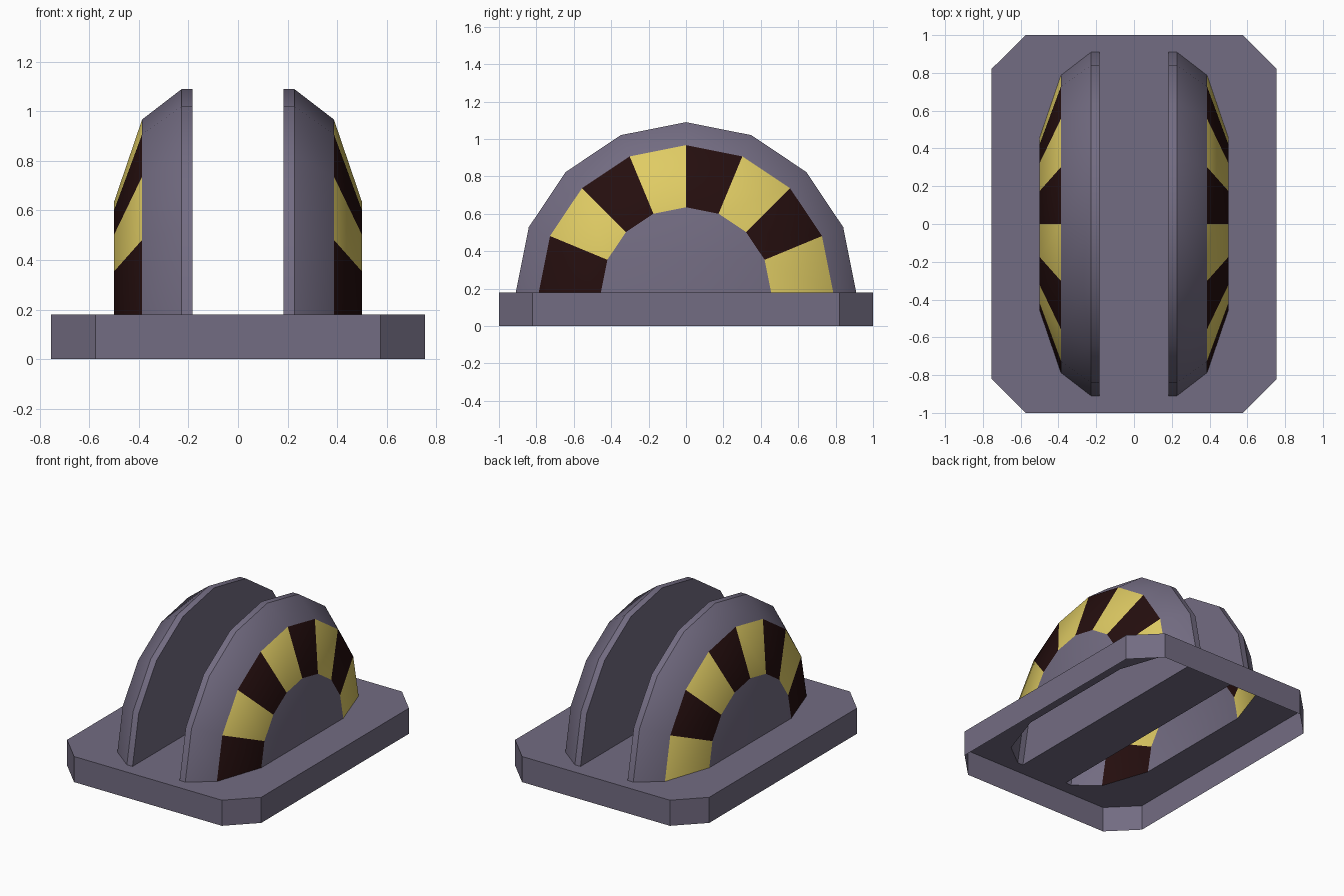
import bpy, bmesh, math

if "Cube" in bpy.data.objects:
    bpy.data.objects.remove(bpy.data.objects["Cube"])

BASE_TOP = 0.18


def material(name, rgb):
    m = bpy.data.materials.new(name)
    m.diffuse_color = (*rgb, 1.0)
    m.use_nodes = True
    m.node_tree.nodes["Principled BSDF"].inputs["Base Color"].default_value = m.diffuse_color
    return m


grey = material("purple_grey", (0.171, 0.150, 0.223))
yellow = material("warning_yellow", (0.74, 0.60, 0.127))
brown = material("dark_brown", (0.018, 0.0044, 0.0044))


def finish(bm, name, mats):
    mesh = bpy.data.meshes.new(name)
    bm.to_mesh(mesh)
    bm.free()
    ob = bpy.data.objects.new(name, mesh)
    bpy.context.collection.objects.link(ob)
    for m in mats:
        mesh.materials.append(m)
    return ob


# Half-disc profile: (x position, radius) from the inner face outwards
PROFILE = [(0.183, 0.91), (0.227, 0.91), (0.387, 0.787), (0.5, 0.455)]
SEGMENTS = 8

# Base: chamfered tray, open below, with slots under the hollow half-discs
bm = bmesh.new()
W, L, C = 0.755, 1.0, 0.18
outline = [(W, -L + C), (W, L - C), (W - C, L), (-W + C, L),
           (-W, L - C), (-W, -L + C), (-W + C, -L), (W - C, -L)]
slot = PROFILE + [(x, -r) for x, r in reversed(PROFILE)]
edges = []
for loop in (outline, slot, [(-x, y) for x, y in slot]):
    vs = [bm.verts.new((x, y, BASE_TOP)) for x, y in loop]
    edges += [bm.edges.new((vs[i - 1], vs[i])) for i in range(len(vs))]
    if loop is outline:
        top = vs
bmesh.ops.triangle_fill(bm, edges=edges, use_beauty=True, normal=(0, 0, 1))
for f in bm.faces:
    f.normal_update()
    if f.normal.z < 0:
        f.normal_flip()
low = [bm.verts.new((x, y, 0)) for x, y in outline]
for i in range(8):
    j = (i + 1) % 8
    bm.faces.new((low[i], low[j], top[j], top[i]))
finish(bm, "base_plate", [grey])

# Upright half-discs with a striped outer ring, mirrored left and right
bm = bmesh.new()
rings = []
for x, r in PROFILE:
    angles = [math.pi * k / SEGMENTS for k in range(SEGMENTS + 1)]
    rings.append([bm.verts.new((x, r * math.cos(a), BASE_TOP + r * math.sin(a)))
                  for a in angles])
for i in range(len(rings) - 1):
    a, b = rings[i], rings[i + 1]
    for k in range(SEGMENTS):
        f = bm.faces.new((a[k], a[k + 1], b[k + 1], b[k]))
        if i == 2:
            f.material_index = 1 + k % 2
bm.faces.new(rings[-1])
bm.faces.new(rings[0][::-1])
discs = finish(bm, "half_discs", [grey, yellow, brown])
mirror = discs.modifiers.new("mirror", 'MIRROR')
mirror.use_mirror_merge = False

bpy.ops.object.select_all(action='DESELECT')
discs.select_set(True)
bpy.context.view_layer.objects.active = discs
bpy.ops.object.shade_smooth_by_angle(angle=math.radians(35))
